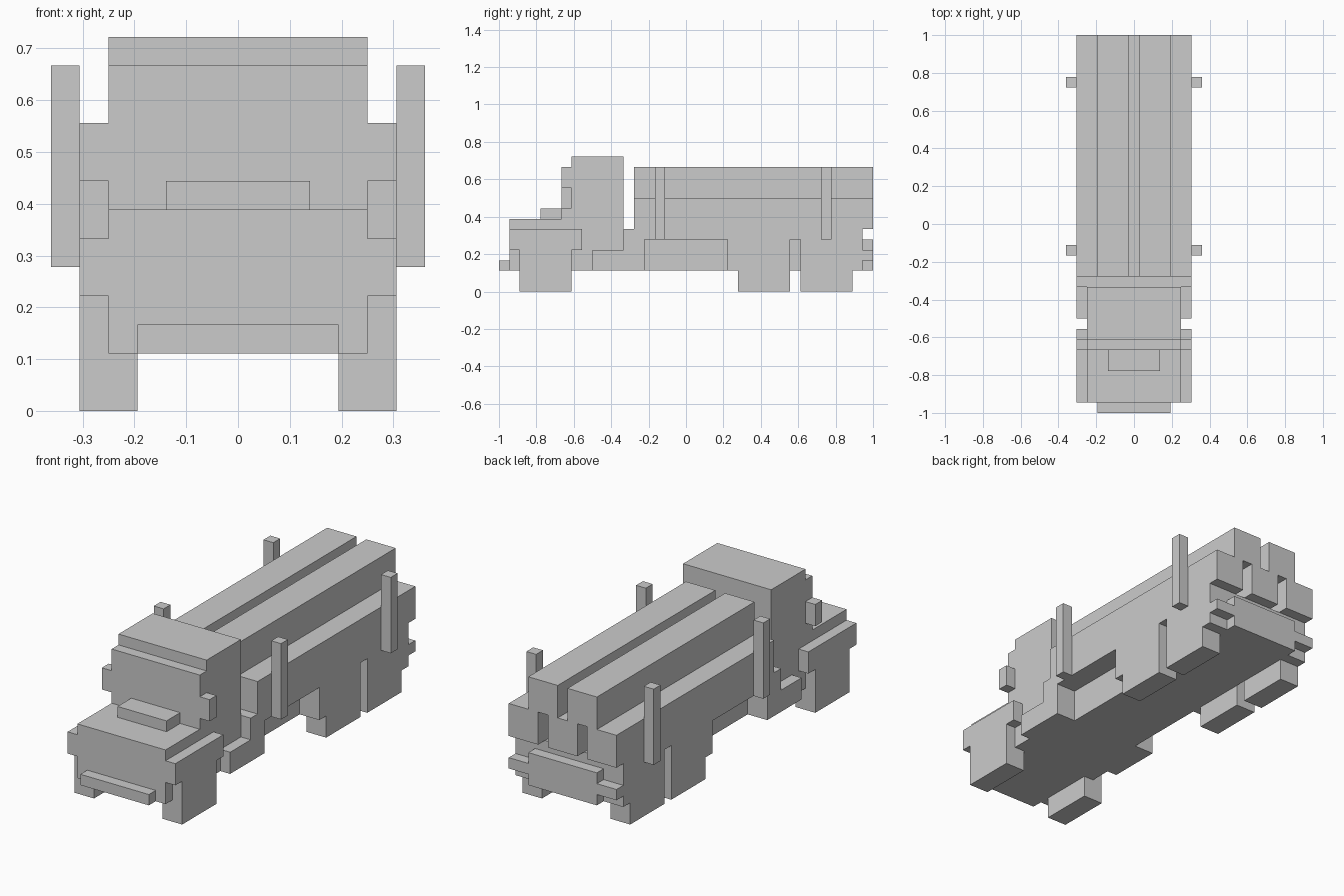
import bpy, bmesh

if "Cube" in bpy.data.objects:
    bpy.data.objects.remove(bpy.data.objects["Cube"])

U = 1 / 18  # size of one block; all dimensions below are in blocks


def extrude_profile(name, profile, x0, x1):
    """Extrude a (y, z) outline from x0 to x1."""
    bm = bmesh.new()
    face = bm.faces.new([bm.verts.new((x0 * U, y * U, z * U)) for y, z in profile])
    ext = bmesh.ops.extrude_face_region(bm, geom=[face])
    moved = [v for v in ext["geom"] if isinstance(v, bmesh.types.BMVert)]
    bmesh.ops.translate(bm, verts=moved, vec=((x1 - x0) * U, 0, 0))
    bmesh.ops.recalc_face_normals(bm, faces=bm.faces)
    mesh = bpy.data.meshes.new(name)
    bm.to_mesh(mesh)
    bm.free()
    obj = bpy.data.objects.new(name, mesh)
    bpy.context.collection.objects.link(obj)
    return obj


def box(name, x, y, z):
    outline = [(y[0], z[0]), (y[1], z[0]), (y[1], z[1]), (y[0], z[1])]
    return extrude_profile(name, outline, *x)


def mirrored(obj):
    """Repeat a right-hand part on the left side."""
    mod = obj.modifiers.new("mirror", 'MIRROR')
    mod.use_axis = (True, False, False)
    return obj


# Cab and bonnet
extrude_profile("cab", [(-17, 2), (-6, 2), (-6, 13), (-11, 13), (-11, 12),
                        (-12, 12), (-12, 7), (-17, 7)], -4.5, 4.5)
box("bonnet_scoop", (-2.5, 2.5), (-14, -12), (7, 8))
box("front_bumper", (-3.5, 3.5), (-18, -17), (2, 3))
mirrored(box("front_fender", (4.5, 5.5), (-17, -10), (4, 6)))
mirrored(box("side_mirror", (4.5, 5.5), (-12, -11), (8, 10)))
mirrored(box("cab_step", (4.5, 5.5), (-9, -6), (2, 4)))

# Wheels
mirrored(box("front_wheel", (3.5, 5.5), (-16, -11), (0, 4)))
for i, y in enumerate((5, 11)):
    mirrored(box(f"rear_wheel_{i + 1}", (3.5, 5.5), (y, y + 5), (0, 2)))

# Trailer bed: centre beam and side skirts with gaps
box("bed_core", (-3.5, 3.5), (-6, 17), (2, 6))
mirrored(extrude_profile("bed_side", [
    (-6, 2), (-4, 2), (-4, 5), (4, 5), (4, 2), (10, 2), (10, 5), (11, 5),
    (11, 2), (17, 2), (17, 6), (-6, 6)], 3.5, 5.5))

# Rear bumper
box("rear_bumper", (-3.5, 3.5), (17, 18), (2, 5))
mirrored(box("rear_bumper_end", (3.5, 5.5), (17, 18), (3, 4)))

# Load of logs: three below, two above
for i, x in enumerate((-5.5, -1.5, 2.5)):
    box(f"lower_log_{i + 1}", (x, x + 3), (-5, 18), (6, 9))
mirrored(box("upper_log", (0.5, 3.5), (-5, 18), (9, 12)))

# Upright stakes holding the load
for i, y in enumerate((-3, 13)):
    mirrored(box(f"stake_{i + 1}", (5.5, 6.5), (y, y + 1), (5, 12)))
